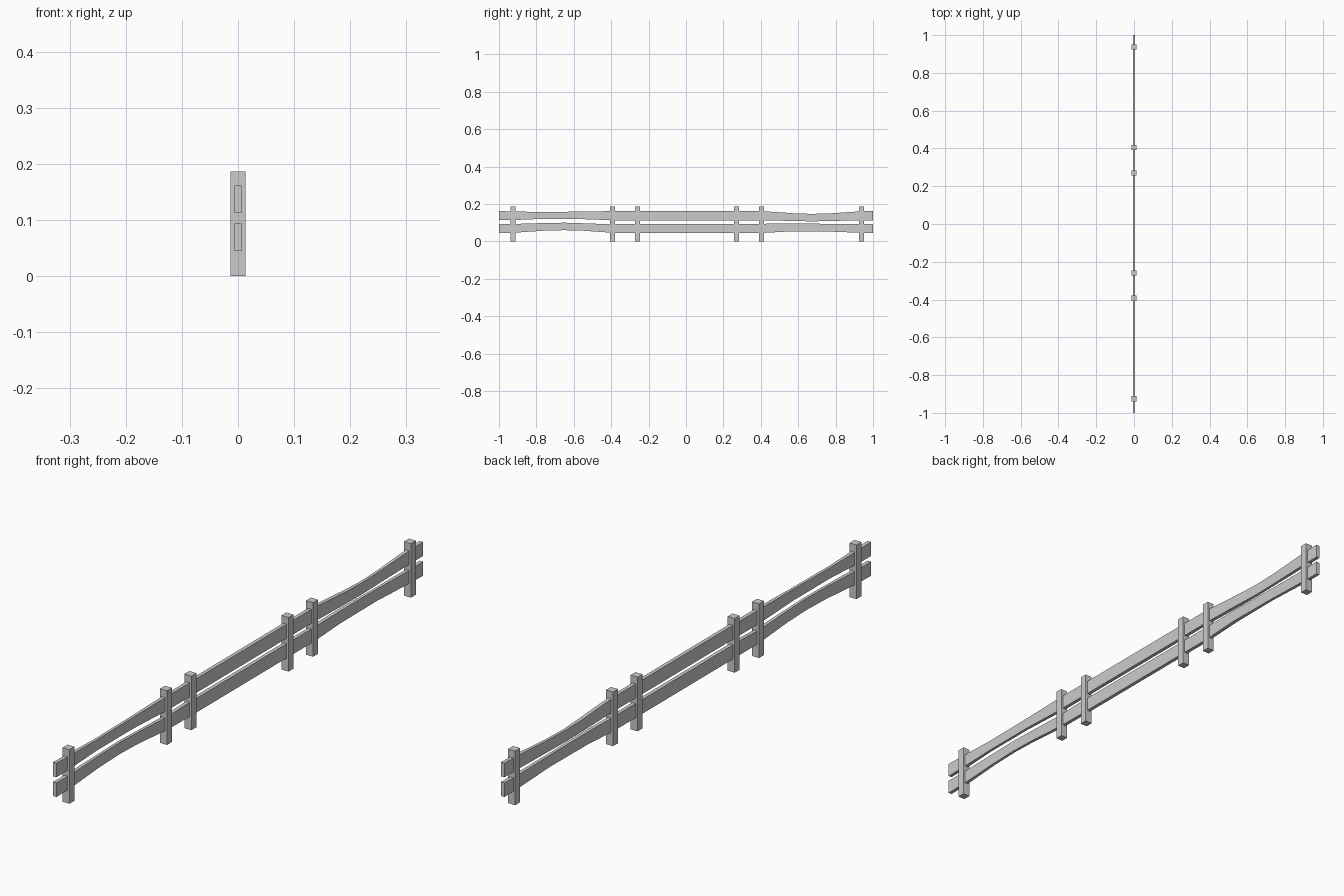
import bpy, bmesh

if "Cube" in bpy.data.objects:
    bpy.data.objects.remove(bpy.data.objects["Cube"])


def make_object(name, bm):
    bmesh.ops.recalc_face_normals(bm, faces=bm.faces[:])
    mesh = bpy.data.meshes.new(name)
    bm.to_mesh(mesh)
    bm.free()
    ob = bpy.data.objects.new(name, mesh)
    bpy.context.collection.objects.link(ob)
    return ob


def post(name, y, width=0.027, height=0.187):
    bm = bmesh.new()
    bmesh.ops.create_cube(bm, size=1)
    for v in bm.verts:
        v.co = (v.co.x * width, v.co.y * width + y, (v.co.z + 0.5) * height)
    return make_object(name, bm)


def rail(name, stations):
    """Loft a rectangle along y; each station is (y, bottom, top, half thickness)."""
    bm = bmesh.new()
    rings = [[bm.verts.new(p) for p in
              ((-h, y, lo), (h, y, lo), (h, y, hi), (-h, y, hi))]
             for y, lo, hi, h in stations]
    for a, b in zip(rings, rings[1:]):
        for i in range(4):
            j = (i + 1) % 4
            bm.faces.new((a[i], a[j], b[j], b[i]))
    bm.faces.new(rings[0])
    bm.faces.new(rings[-1])
    return make_object(name, bm)


# Square posts, a pair for each of three fence sections
for n, y in enumerate((-0.925, -0.393, -0.26, 0.27, 0.404, 0.938)):
    post(f"post_{n + 1}", y)

H = 0.0065   # full half thickness of a rail
T = 0.005    # worn half thickness between posts

# Upper rail, sagging in the right-hand section
rail("upper_rail", [
    (-1.0, 0.113, 0.162, H), (-0.925, 0.114, 0.160, H), (-0.78, 0.120, 0.157, T),
    (-0.58, 0.120, 0.159, T), (-0.393, 0.113, 0.162, H), (0.404, 0.113, 0.162, H),
    (0.58, 0.109, 0.150, H), (0.67, 0.107, 0.147, T), (0.77, 0.109, 0.150, T),
    (0.938, 0.113, 0.161, H), (1.0, 0.113, 0.162, H)])

# Lower rail, bowed upwards in the left-hand section
rail("lower_rail", [
    (-1.0, 0.045, 0.094, H), (-0.925, 0.046, 0.093, H), (-0.76, 0.057, 0.098, T),
    (-0.65, 0.060, 0.100, T), (-0.55, 0.057, 0.097, T), (-0.393, 0.046, 0.091, H),
    (-0.30, 0.045, 0.094, H), (0.404, 0.045, 0.094, H), (0.55, 0.053, 0.096, H),
    (0.75, 0.053, 0.094, T), (0.938, 0.046, 0.092, H), (1.0, 0.045, 0.094, H)])
